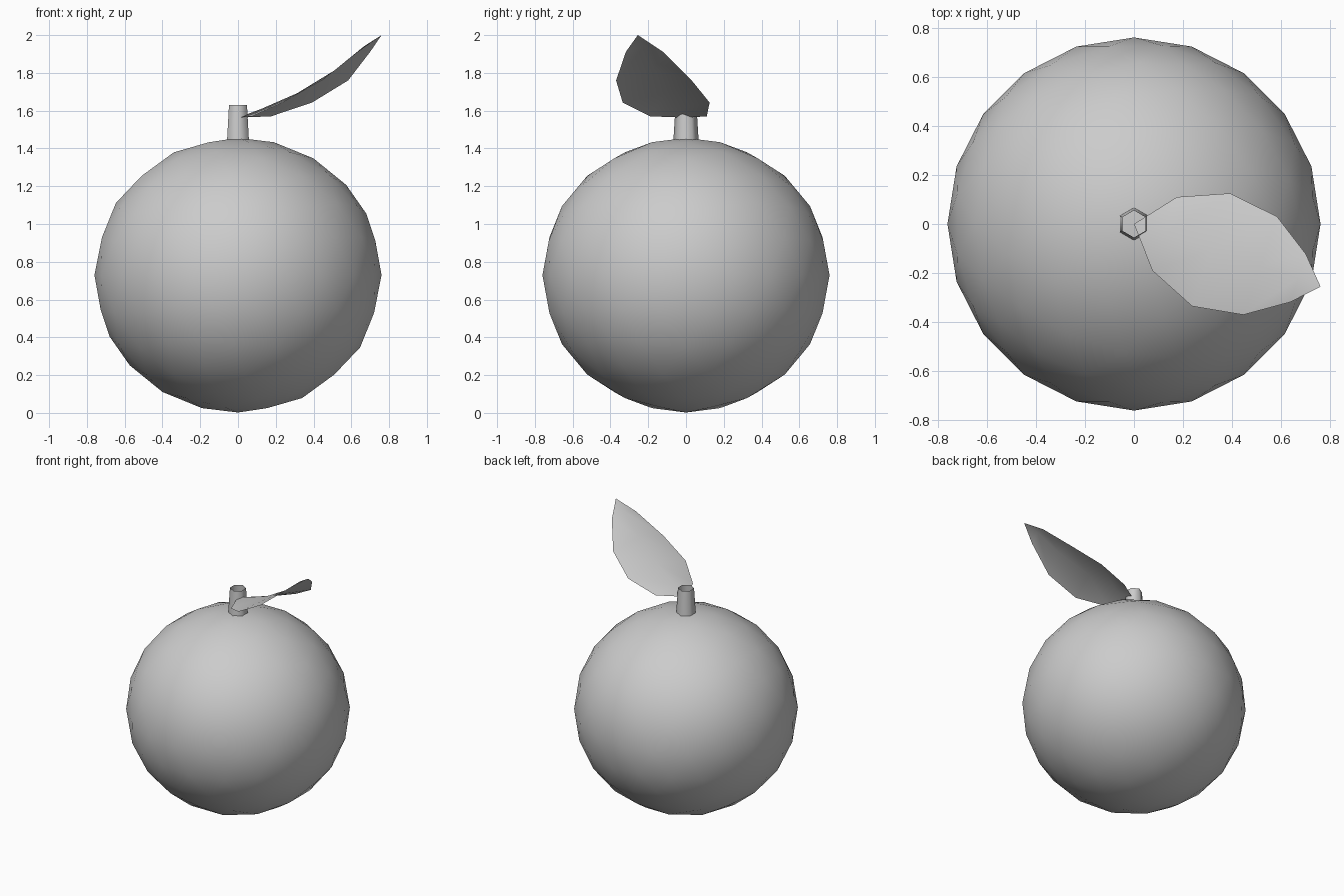
import bpy, bmesh
from math import sin, cos, pi
from mathutils import Matrix, Vector

if "Cube" in bpy.data.objects:
    bpy.data.objects.remove(bpy.data.objects["Cube"])


def finish(name, bm):
    for f in bm.faces:
        f.smooth = True
    mesh = bpy.data.meshes.new(name)
    bm.to_mesh(mesh)
    bm.free()
    obj = bpy.data.objects.new(name, mesh)
    bpy.context.collection.objects.link(obj)
    return obj


# Fruit: slightly squashed icosphere
bm = bmesh.new()
bmesh.ops.create_icosphere(bm, subdivisions=3, radius=1)
bmesh.ops.transform(bm, verts=bm.verts,
                    matrix=Matrix.Translation((0, 0, 0.729)) @ Matrix.Diagonal((0.76, 0.76, 0.727, 1)))
finish("fruit", bm)

# Stem: open six-sided tapered tube
bm = bmesh.new()
rings = [[bm.verts.new((r * sin(i * pi / 3), r * cos(i * pi / 3), z)) for i in range(6)]
         for r, z in ((0.067, 1.44), (0.055, 1.63))]
for i in range(6):
    j = (i + 1) % 6
    bm.faces.new((rings[0][j], rings[0][i], rings[1][i], rings[1][j]))
finish("stem", bm)

# Leaf: thin arched blade; each row is left edge, right edge, height, midrib rise
rows = [
    ((0.075, -0.19), (0.175, 0.11), 1.57, 0.04),
    ((0.237, -0.335), (0.392, 0.125), 1.643, 0.05),
    ((0.445, -0.37), (0.583, 0.03), 1.76, 0.055),
    ((0.637, -0.318), (0.70, -0.122), 1.912, 0.03),
]
bm = bmesh.new()
root = bm.verts.new((0, 0, 1.563))
tip = bm.verts.new((0.76, -0.255, 2.0))
grid = []
for left, right, z, rise in rows:
    a, b = Vector((*left, z)), Vector((*right, z))
    mid = (a + b) / 2 + Vector((0, 0, rise))
    grid.append([bm.verts.new(p) for p in (a, mid, b)])
for k in range(2):
    bm.faces.new((root, grid[0][k], grid[0][k + 1]))
    for r0, r1 in zip(grid, grid[1:]):
        bm.faces.new((r0[k], r1[k], r1[k + 1], r0[k + 1]))
    bm.faces.new((grid[-1][k], tip, grid[-1][k + 1]))
finish("leaf", bm)
